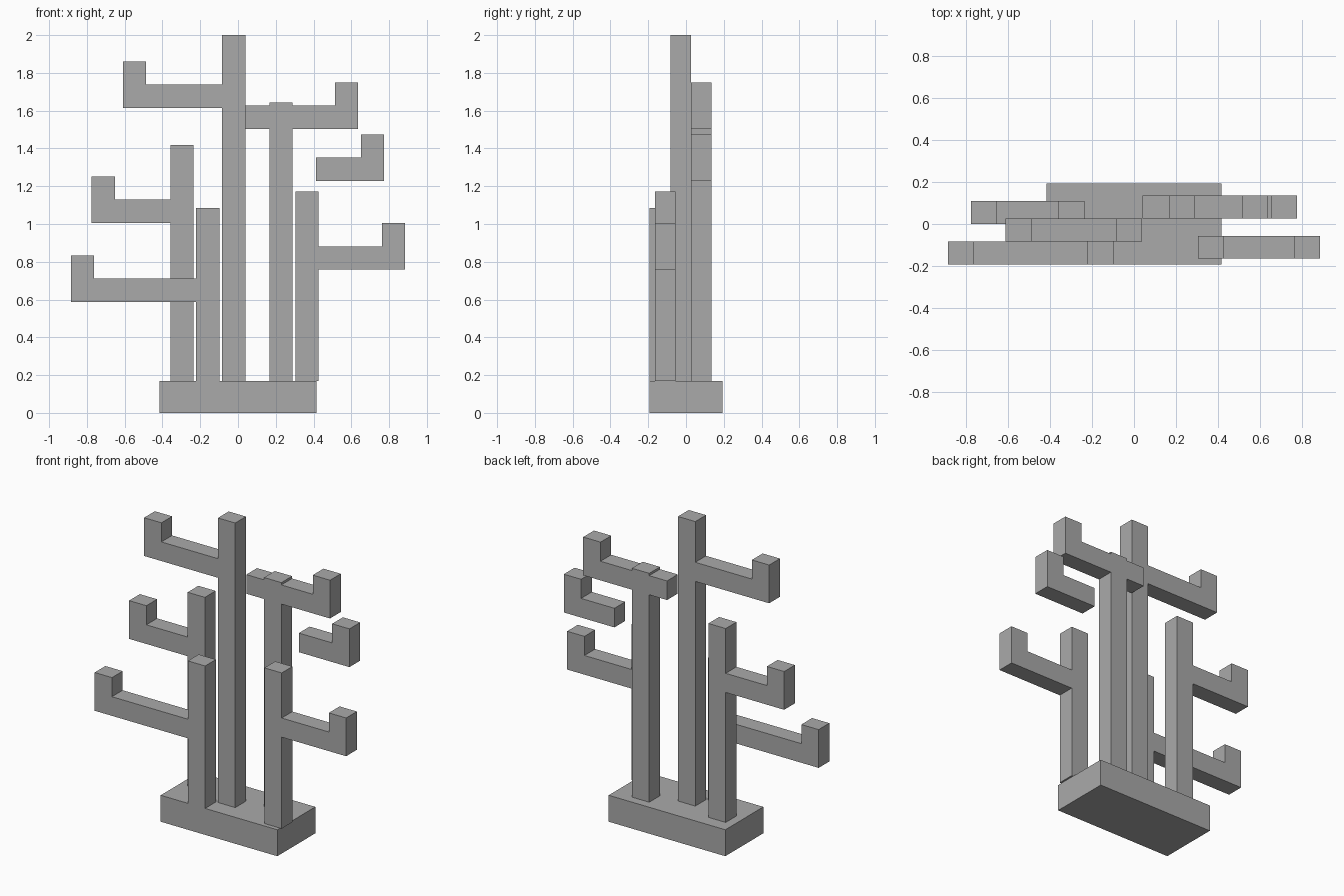
import bpy
import bmesh

if "Cube" in bpy.data.objects:
    bpy.data.objects.remove(bpy.data.objects["Cube"])

grey = bpy.data.materials.new("plain grey")
grey.diffuse_color = (0.4, 0.4, 0.4, 1)
grey.use_nodes = True
grey.node_tree.nodes["Principled BSDF"].inputs["Base Color"].default_value = grey.diffuse_color

W = 0.123        # width of posts and arms in x and z
DEPTH = 0.109    # depth of posts and arms in y
BASE_TOP = 0.17


def extrude_profile(name, outline, y0, y1):
    """Extrude an x-z outline from y0 to y1."""
    bm = bmesh.new()
    face = bm.faces.new([bm.verts.new((x, y0, z)) for x, z in outline])
    res = bmesh.ops.extrude_face_region(bm, geom=[face])
    verts = [v for v in res["geom"] if isinstance(v, bmesh.types.BMVert)]
    bmesh.ops.translate(bm, verts=verts, vec=(0, y1 - y0, 0))
    bmesh.ops.recalc_face_normals(bm, faces=bm.faces)
    mesh = bpy.data.meshes.new(name)
    bm.to_mesh(mesh)
    bm.free()
    mesh.materials.append(grey)
    obj = bpy.data.objects.new(name, mesh)
    bpy.context.collection.objects.link(obj)


def arm_points(root, tip, z):
    """Upturned arm, from the underside of its root round to the top of its root."""
    inner = tip + (W if tip < root else -W)
    return [(root, z), (tip, z), (tip, z + 2 * W),
            (inner, z + 2 * W), (inner, z + W), (root, z + W)]


def branch(name, x, top, tip, z, y, stub=None):
    """Post with centre x and an upturned arm, plus an optional stub opposite."""
    s = -1 if tip < x else 1
    near, far = x + s * W / 2, x - s * W / 2
    pts = [(far, BASE_TOP), (near, BASE_TOP)] + arm_points(near, tip, z)
    pts += [(near, top), (far, top)]
    if stub is not None:
        pts += [(far, z + W), (stub, z + W), (stub, z), (far, z)]
    extrude_profile(name, pts, y, y + DEPTH)


# Base block
extrude_profile("base", [(-0.415, 0), (0.415, 0), (0.415, BASE_TOP), (-0.415, BASE_TOP)],
                -0.193, 0.193)

# Posts with their arms: centre x, top, arm tip, arm underside, front y
branch("centre_post", -0.023, 2.0, -0.61, 1.615, -0.083)
branch("back_left_post", -0.297, 1.417, -0.775, 1.006, 0.0)
branch("front_left_post", -0.16, 1.086, -0.885, 0.588, -0.193)
branch("front_right_post", 0.365, 1.171, 0.885, 0.758, -0.165)
branch("back_right_post", 0.228, 1.642, 0.636, 1.504, 0.027, stub=0.04)

# Detached arm floating on the right
extrude_profile("floating_arm", arm_points(0.414, 0.774, 1.228), 0.027, 0.027 + DEPTH)
